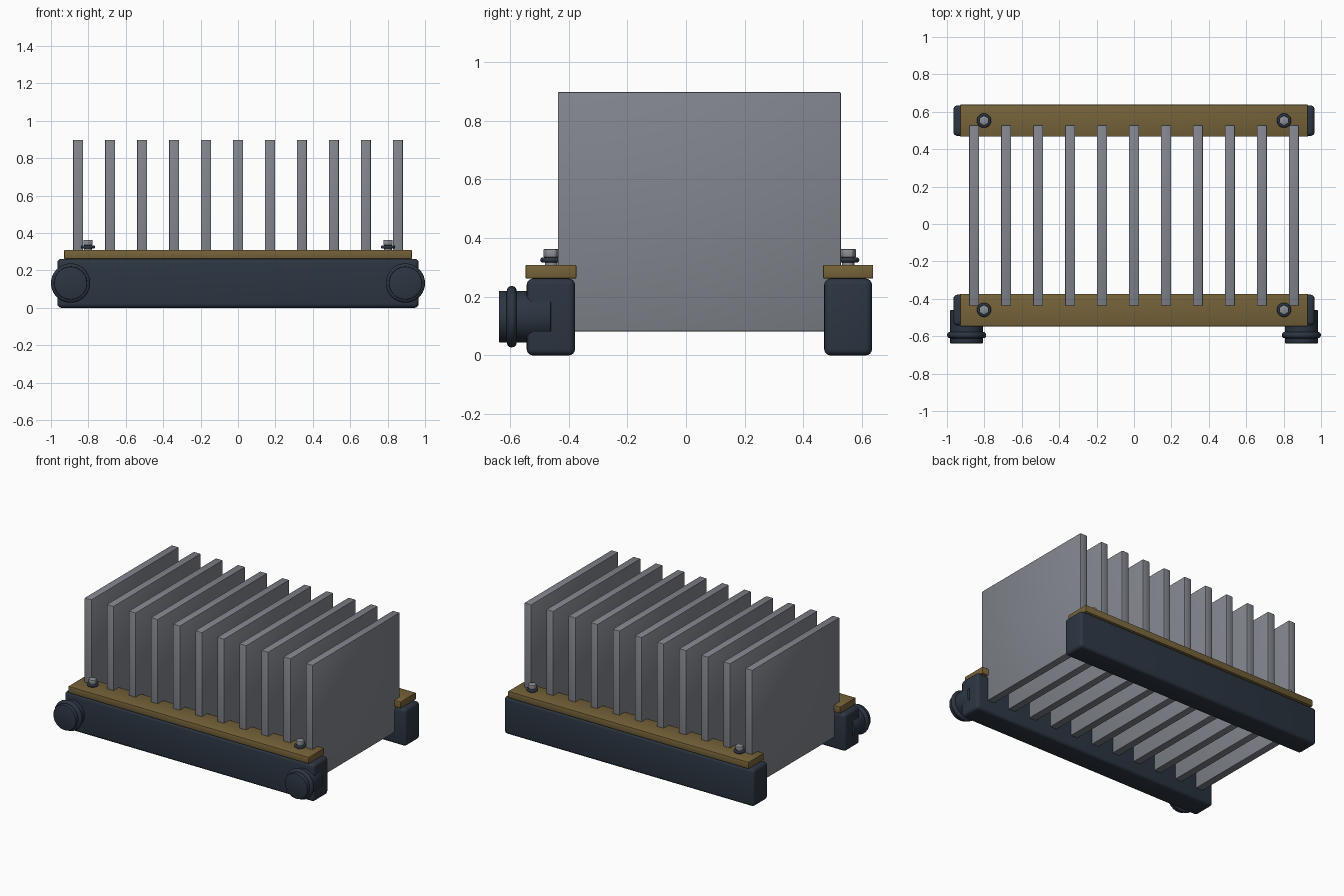
import bpy, math

if "Cube" in bpy.data.objects:
    bpy.data.objects.remove(bpy.data.objects["Cube"])


def material(name, rgb):
    m = bpy.data.materials.new(name)
    m.diffuse_color = (*rgb, 1)
    m.use_nodes = True
    m.node_tree.nodes["Principled BSDF"].inputs["Base Color"].default_value = m.diffuse_color
    return m


RUBBER = material("dark slate", (0.025, 0.036, 0.054))
BRASS = material("aged brass", (0.178, 0.122, 0.041))
FIN = material("fin grey", (0.22, 0.235, 0.265))
STEEL = material("bolt steel", (0.26, 0.28, 0.30))


def finish(name, mat, bevel=0, segments=2):
    ob = bpy.context.object
    ob.name = name
    ob.data.materials.append(mat)
    bpy.ops.object.transform_apply(location=False, rotation=True, scale=True)
    if bevel:
        mod = ob.modifiers.new("Bevel", 'BEVEL')
        mod.width, mod.segments = bevel, segments
        mod.limit_method = 'ANGLE'
        bpy.ops.object.modifier_apply(modifier=mod.name)
    bpy.ops.object.shade_smooth_by_angle(angle=math.radians(35))
    return ob


def box(name, mat, x, y, z, bevel, segments=2):
    """Box from (min, max) pairs."""
    bpy.ops.mesh.primitive_cube_add(
        size=1, location=[(a + b) / 2 for a, b in (x, y, z)])
    bpy.context.object.scale = [b - a for a, b in (x, y, z)]
    return finish(name, mat, bevel, segments)


def cylinder(name, mat, loc, r, depth, sides=32, rot=(0, 0, 0), bevel=0):
    bpy.ops.mesh.primitive_cylinder_add(
        vertices=sides, radius=r, depth=depth, location=loc, rotation=rot)
    return finish(name, mat, bevel)


def ring(name, mat, loc, major, minor, rot=(0, 0, 0)):
    bpy.ops.mesh.primitive_torus_add(
        major_radius=major, minor_radius=minor, major_segments=40,
        minor_segments=12, location=loc, rotation=rot)
    return finish(name, mat)


# Header tanks with brass clamp bars and bolts, front and back
for side, y0, y1, by in (("front", -0.543, -0.378, -0.459),
                         ("back", 0.471, 0.634, 0.553)):
    box(side + "_tank", RUBBER, (-0.966, 0.966), (y0, y1), (0, 0.262), 0.022, 4)
    box(side + "_clamp_bar", BRASS, (-0.93, 0.93), (y0 - 0.004, y1 + 0.004),
        (0.262, 0.309), 0.004)
    for s in (-1, 1):
        x = 0.802 * s
        cylinder(side + "_bolt_shank", STEEL, (x, by, 0.32), 0.021, 0.04, 16)
        ring(side + "_bolt_washer", RUBBER, (x, by, 0.325), 0.029, 0.009)
        cylinder(side + "_bolt_head", STEEL, (x, by, 0.348), 0.028, 0.029, 6,
                 bevel=0.004)

# Row of cooling fins
for i in range(11):
    x = (i - 5) * 0.171
    box("fin", FIN, (x - 0.027, x + 0.027), (-0.437, 0.528), (0.082, 0.898), 0.005)

# Pipe ports with sealing rings on the front tank
quarter = (math.pi / 2, 0, 0)
for s in (-1, 1):
    cylinder("pipe_port", RUBBER, (0.895 * s, -0.549, 0.132), 0.088, 0.178,
             40, quarter, 0.004)
    ring("port_ring", RUBBER, (0.895 * s, -0.594, 0.132), 0.088, 0.017, quarter)
